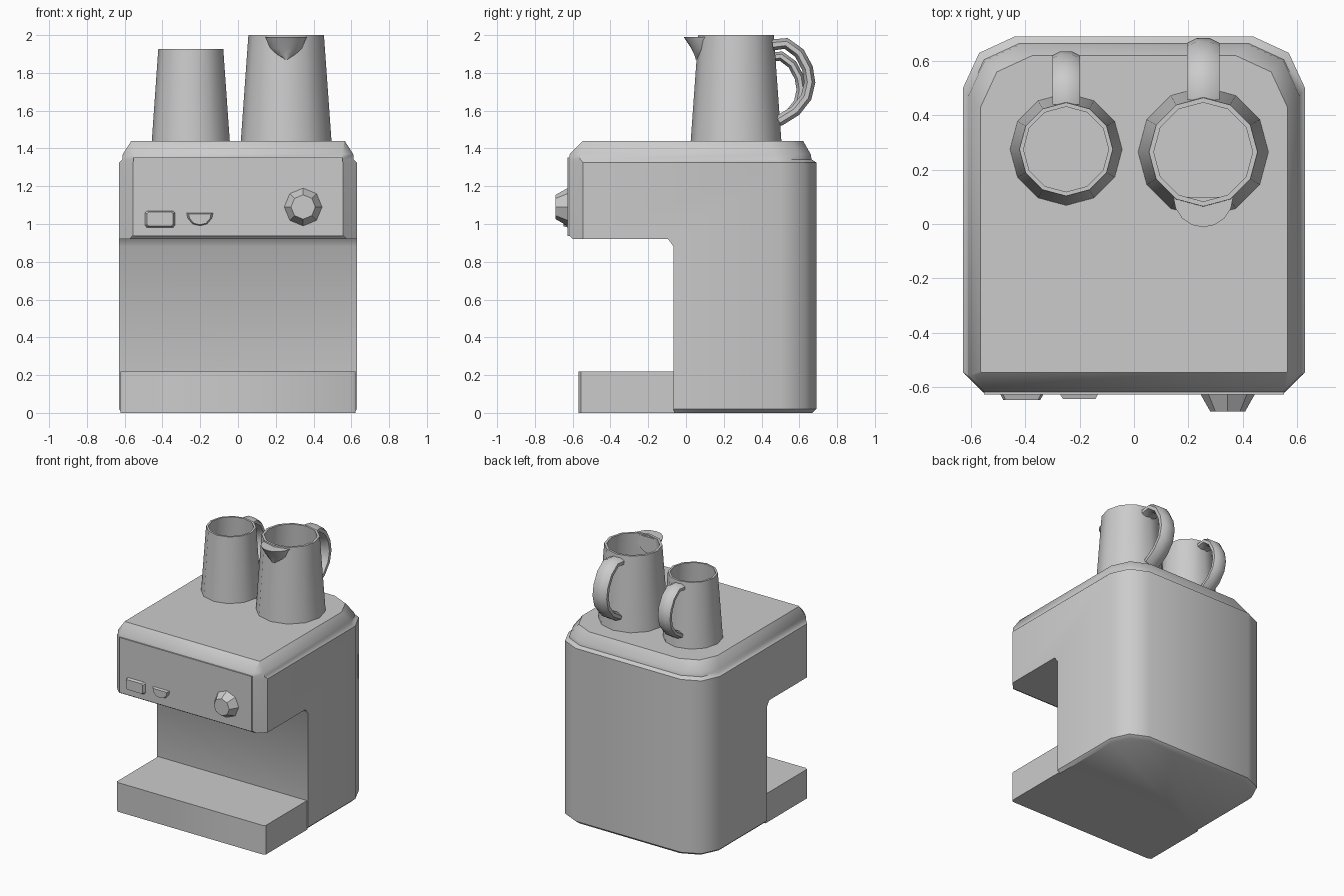
import bpy, bmesh, math
from mathutils import Vector

if "Cube" in bpy.data.objects:
    bpy.data.objects.remove(bpy.data.objects["Cube"])


def loft(name, rings, angle=44):
    """Closed solid skinned through rings of equal point count."""
    bm = bmesh.new()
    loops = [[bm.verts.new(p) for p in r] for r in rings]
    n = len(loops[0])
    for a, b in zip(loops, loops[1:]):
        for i in range(n):
            j = (i + 1) % n
            bm.faces.new((a[i], a[j], b[j], b[i]))
    bm.faces.new(loops[0])
    bm.faces.new(loops[-1])
    bmesh.ops.recalc_face_normals(bm, faces=bm.faces)
    me = bpy.data.meshes.new(name)
    bm.to_mesh(me)
    bm.free()
    ob = bpy.data.objects.new(name, me)
    bpy.context.collection.objects.link(ob)
    shade(ob, angle)
    return ob


def shade(ob, angle=44):
    for p in ob.data.polygons:
        p.use_smooth = True
    ob.data.set_sharp_from_angle(angle=math.radians(angle))


def outline(z, x, front, back, cf):
    """Plan ring: small front chamfers, broad rounded back corners."""
    half = [(x - cf, front), (x, front + cf), (x, back - 0.19),
            (x - 0.06, back - 0.06), (x - 0.19, back)]
    pts = half + [(-a, b) for a, b in reversed(half)]
    return [(a, b, z) for a, b in pts]


def circle(cx, cy, z, r, n=12):
    return [(cx + r * math.cos(math.tau * i / n),
             cy + r * math.sin(math.tau * i / n), z) for i in range(n)]


# Body: full block with stepped, sloping lid
body = loft("machine_body", [
    outline(0.0, 0.61, -0.60, 0.67, 0.07),
    outline(0.02, 0.63, -0.62, 0.69, 0.075),
    outline(1.325, 0.63, -0.62, 0.69, 0.075),
    outline(1.342, 0.612, -0.62, 0.665, 0.06),
    outline(1.37, 0.61, -0.615, 0.66, 0.055),
    outline(1.44, 0.565, -0.547, 0.62, 0.004)])

# Cup bay cut out of the front
bay = [(-1, -0.5), (-0.065, -0.5), (-0.065, 0.88), (-0.095, 0.92),
       (-0.60, 0.92), (-0.62, 0.94), (-1, 0.94)]
cutter = loft("bay_cutter", [[(s, y, z) for y, z in bay] for s in (-1, 1)])
cutter.hide_render = True
mod = body.modifiers.new("bay", "BOOLEAN")
mod.operation = "DIFFERENCE"
mod.solver = "EXACT"
mod.object = cutter
bpy.context.view_layer.objects.active = body
bpy.ops.object.modifier_apply(modifier=mod.name)
bpy.data.objects.remove(cutter)
shade(body)

# Drip tray base
tray = [(0.622, -0.06), (0.622, -0.555), (0.605, -0.568),
        (-0.605, -0.568), (-0.622, -0.555), (-0.622, -0.06)]
loft("drip_tray", [[(x, y, z) for x, y in tray] for z in (0, 0.22)])


def front_part(name, pts, cx, cz, y0, y1, taper):
    """Tapered block raised from the front face."""
    loft(name, [[(cx + x * k, y, cz + z * k) for x, z in pts]
                for y, k in ((y0, 1), (y1, taper))], 30)


# Control panel, buttons and knob
front_part("control_panel", [(-0.553, -0.208), (0.553, -0.208), (0.553, 0.208), (-0.553, 0.208)],
           0, 1.145, -0.60, -0.627, 1)
front_part("square_button", [(-0.083, -0.035), (-0.073, -0.046), (0.073, -0.046), (0.083, -0.035),
                             (0.083, 0.035), (0.073, 0.046), (-0.073, 0.046), (-0.083, 0.035)],
           -0.413, 1.026, -0.62, -0.648, 0.82)
half_disc = [(-0.074, 0.035), (-0.068, 0.005), (-0.04, -0.028), (0, -0.037),
             (0.04, -0.028), (0.068, 0.005), (0.074, 0.035)]
front_part("half_round_button", half_disc, -0.202, 1.026, -0.62, -0.645, 0.8)
octagon = [(0.104 * math.cos(math.tau * i / 8), 0.104 * math.sin(math.tau * i / 8)) for i in range(8)]
front_part("control_knob", octagon, 0.345, 1.09, -0.62, -0.69, 0.62)


def jug(name, cx, cy, s, h):
    z0 = 1.44
    # Hollow tapered vessel
    loft(name, [circle(cx, cy, z0, 0.24 * s),
                circle(cx, cy, z0 + 0.56 * h, 0.2 * s),
                circle(cx, cy, z0 + 0.56 * h, 0.182 * s),
                circle(cx, cy, z0 + 0.02, 0.222 * s)])
    # Swept handle with an oval section
    path = [Vector((0, y * s, z * h)) for y, z in (
        (0.193, 0.508), (0.265, 0.516), (0.335, 0.465), (0.378, 0.385), (0.39, 0.31),
        (0.372, 0.232), (0.315, 0.16), (0.226, 0.105))]
    rings = []
    for i, p in enumerate(path):
        t = (path[min(i + 1, len(path) - 1)] - path[max(i - 1, 0)]).normalized()
        nrm = Vector((0, -t.z, t.y))
        ring = []
        for k in range(8):
            a = math.tau * (k + 0.5) / 8
            ring.append(Vector((cx + 0.064 * s * math.cos(a), cy, z0)) + p
                        + nrm * (0.032 * s * math.sin(a)))
        rings.append(ring)
    loft(name + "_handle", rings, 50)


jug("small_jug", -0.25, 0.275, 0.86, 0.87)
jug("large_jug", 0.255, 0.265, 1, 1)

# Pouring spout on the large jug
spout = []
for z, w, d in ((1.99, 0.11, 0.112), (1.93, 0.088, 0.072), (1.895, 0.055, 0.055), (1.87, 0.015, 0.048)):
    spout.append([(0.255 + w * math.cos(math.pi * i / 8),
                   0.1 - d * math.sin(math.pi * i / 8), z) for i in range(9)])
loft("jug_spout", spout)
